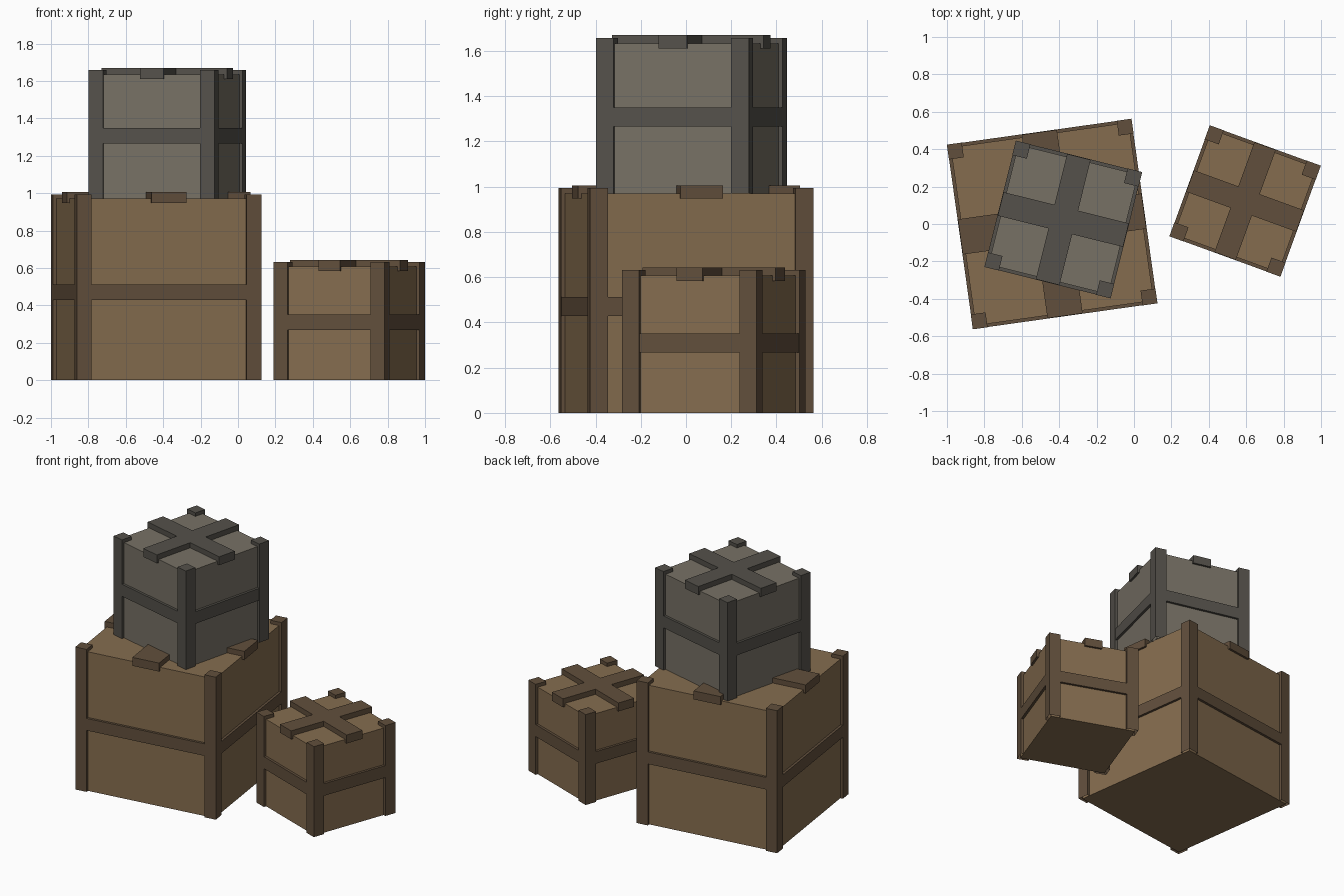
import bpy, bmesh
from math import radians
from mathutils import Matrix, Vector

if "Cube" in bpy.data.objects:
    bpy.data.objects.remove(bpy.data.objects["Cube"])


def material(name, rgb):
    m = bpy.data.materials.new(name)
    m.diffuse_color = (*rgb, 1)
    m.use_nodes = True
    m.node_tree.nodes["Principled BSDF"].inputs["Base Color"].default_value = m.diffuse_color
    return m


WOOD = material("wood", (0.235, 0.152, 0.078))
WOOD_TRIM = material("wood_trim", (0.12, 0.078, 0.045))
GREY = material("grey_wood", (0.185, 0.165, 0.13))
GREY_TRIM = material("grey_trim", (0.09, 0.083, 0.07))


def finish(name, bm, place, mat):
    bmesh.ops.recalc_face_normals(bm, faces=bm.faces)
    mesh = bpy.data.meshes.new(name)
    bm.to_mesh(mesh)
    bm.free()
    mesh.materials.append(mat)
    ob = bpy.data.objects.new(name, mesh)
    ob.matrix_world = place
    bpy.context.collection.objects.link(ob)
    return ob


def add_prism(bm, points, z0, z1, open_bottom=False):
    """Extrude a flat outline from z0 up to z1."""
    low = [bm.verts.new((x, y, z0)) for x, y in points]
    high = [bm.verts.new((x, y, z1)) for x, y in points]
    n = len(points)
    for i in range(n):
        j = (i + 1) % n
        bm.faces.new((low[i], low[j], high[j], high[i]))
    bm.faces.new(high)
    if not open_bottom:
        bm.faces.new(low[::-1])


def square(h, cx=0, cy=0):
    return [(cx - h, cy - h), (cx + h, cy - h), (cx + h, cy + h), (cx - h, cy + h)]


def crate(name, centre, angle, width, height, band, slat, mat, trim):
    place = Matrix.Translation(Vector(centre)) @ Matrix.Rotation(radians(angle), 4, 'Z')
    h = width / 2
    post = 0.04

    # box body
    bm = bmesh.new()
    add_prism(bm, square(h - 0.018), 0, height)
    finish(name + "_body", bm, place, mat)

    # four corner posts, open underneath
    bm = bmesh.new()
    for sx in (-1, 1):
        for sy in (-1, 1):
            add_prism(bm, square(post, sx * (h - post), sy * (h - post)),
                      0, height + 0.024, True)
    finish(name + "_corner_posts", bm, place, trim)

    # band round the middle
    bm = bmesh.new()
    add_prism(bm, square(h - 0.001), band - 0.042, band + 0.042)
    finish(name + "_band", bm, place, trim)

    # crossed lid slats
    bm = bmesh.new()
    a, d = slat / 2, h - 0.003
    arm = [(a, a), (a, d), (-a, d)]
    cross = []
    for _ in range(4):
        cross += arm
        arm = [(-y, x) for x, y in arm]
    add_prism(bm, cross, height - 0.023, height + 0.036)
    finish(name + "_lid_cross", bm, place, trim)


crate("large_crate", (-0.4375, 0, 0), 8, 0.997, 0.97, 0.47, 0.19, WOOD, WOOD_TRIM)
crate("small_crate", (0.594, 0.123, 0), -20, 0.632, 0.607, 0.309, 0.122, WOOD, WOOD_TRIM)
crate("top_crate", (-0.378, 0.024, 0.97), -14, 0.696, 0.664, 0.337, 0.13, GREY, GREY_TRIM)
